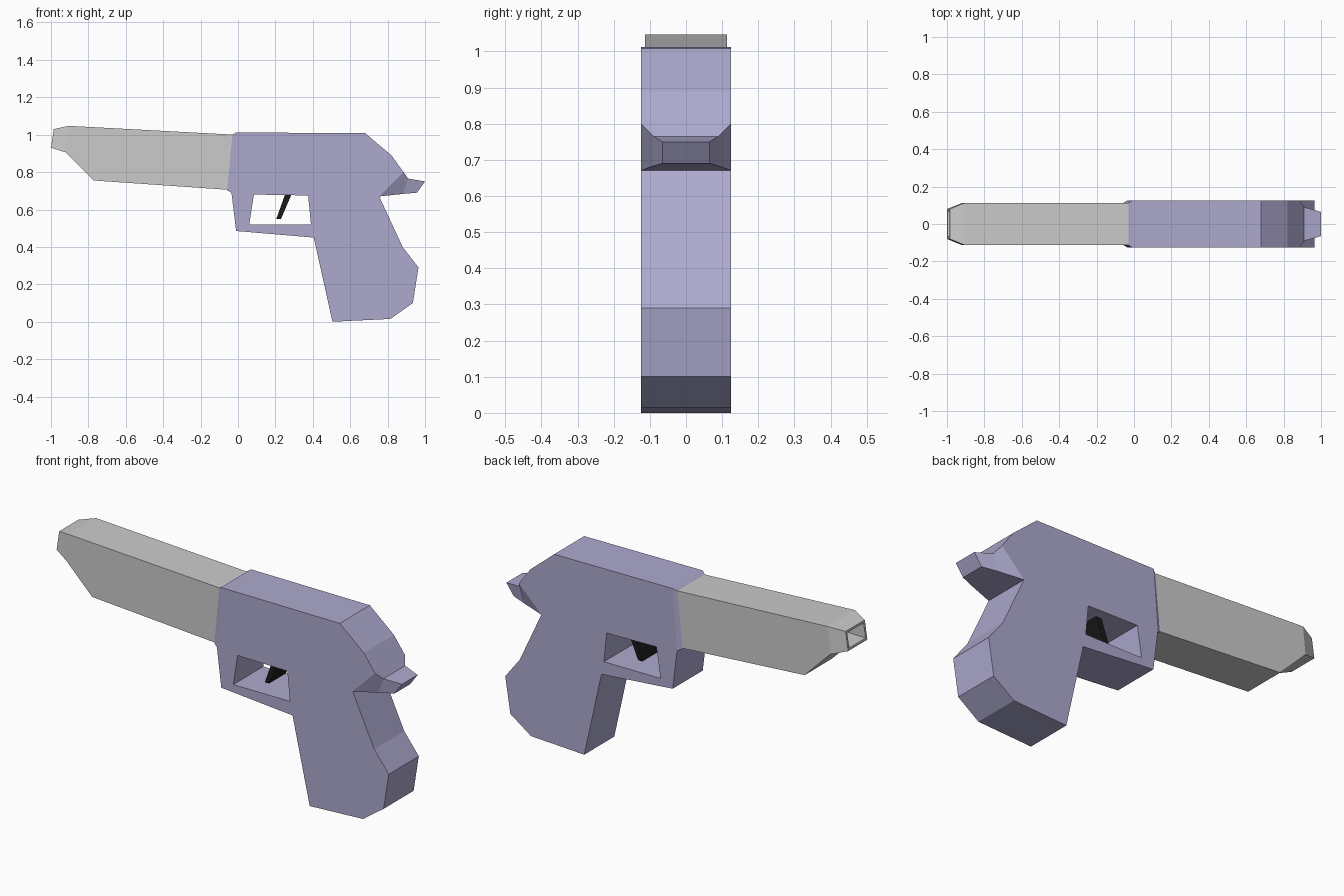
import bpy, bmesh
from math import pi

if "Cube" in bpy.data.objects:
    bpy.data.objects.remove(bpy.data.objects["Cube"])


def paint(obj, name, color):
    mat = bpy.data.materials.new(name)
    mat.diffuse_color = (*color, 1)
    mat.use_nodes = True
    mat.node_tree.nodes["Principled BSDF"].inputs["Base Color"].default_value = mat.diffuse_color
    obj.data.materials.append(mat)


def loft(name, rings):
    """Rectangular sections (x_top, z_top, x_bottom, z_bottom, half_width) joined in order."""
    bm = bmesh.new()
    loops = [[bm.verts.new(p) for p in ((xt, -w, zt), (xt, w, zt), (xb, w, zb), (xb, -w, zb))]
             for xt, zt, xb, zb, w in rings]
    for a, b in zip(loops, loops[1:]):
        for i in range(4):
            j = (i + 1) % 4
            bm.faces.new((a[i], a[j], b[j], b[i]))
    bm.faces.new(loops[0])
    bm.faces.new(loops[-1])
    bmesh.ops.recalc_face_normals(bm, faces=bm.faces)
    mesh = bpy.data.meshes.new(name)
    bm.to_mesh(mesh)
    bm.free()
    obj = bpy.data.objects.new(name, mesh)
    bpy.context.collection.objects.link(obj)
    return obj


def plate(name, outlines, half):
    """Filled side profile (later outlines are holes) extruded both ways along y."""
    curve = bpy.data.curves.new(name, 'CURVE')
    curve.dimensions = '2D'
    curve.fill_mode = 'BOTH'
    curve.extrude = half
    for pts in outlines:
        s = curve.splines.new('POLY')
        s.points.add(len(pts) - 1)
        for p, (x, z) in zip(s.points, pts):
            p.co = (x, z, 0, 1)
        s.use_cyclic_u = True
    obj = bpy.data.objects.new(name, curve)
    obj.rotation_euler.x = pi / 2
    bpy.context.collection.objects.link(obj)
    bpy.ops.object.select_all(action='DESELECT')
    obj.select_set(True)
    bpy.context.view_layer.objects.active = obj
    bpy.ops.object.convert(target='MESH')
    obj = bpy.context.object
    bm = bmesh.new()
    bm.from_mesh(obj.data)
    bmesh.ops.remove_doubles(bm, verts=bm.verts, dist=0.0005)
    bmesh.ops.recalc_face_normals(bm, faces=bm.faces)
    for f in bm.faces:
        f.smooth = False
    bm.to_mesh(obj.data)
    bm.free()
    return obj


# Frame, grip and trigger guard in one profile
outline = [(-0.01, 1.012), (0.68, 1.008), (0.82, 0.89), (0.885, 0.80), (0.755, 0.67),
           (0.88, 0.40), (0.965, 0.29), (0.935, 0.10), (0.815, 0.015), (0.505, 0.0),
           (0.405, 0.45), (-0.01, 0.485), (-0.035, 0.69)]
guard_hole = [(0.085, 0.68), (0.375, 0.675), (0.39, 0.52), (0.06, 0.52)]
body = plate("body", [outline, guard_hole], 0.125)

# Chamfered front of the frame, and the tapered spur at the back
collar = loft("front_collar", [(-0.03, 1.0, -0.058, 0.703, 0.113),
                               (-0.01, 1.012, -0.035, 0.69, 0.125)])
spur = loft("rear_spur", [(0.885, 0.80, 0.755, 0.67, 0.125),
                          (0.91, 0.765, 0.88, 0.683, 0.09),
                          (1.0, 0.75, 0.957, 0.69, 0.065)])
for part in (body, collar, spur):
    paint(part, "purple_grey", (0.42, 0.40, 0.62))

# Barrel, from the hollow muzzle back to the frame
loft("barrel", [(-0.88, 1.015, -0.89, 0.945, 0.068),
                (-0.986, 1.018, -0.998, 0.942, 0.068),
                (-0.985, 1.03, -1.0, 0.93, 0.08),
                (-0.905, 1.047, -0.92, 0.905, 0.113),
                (-0.77, 1.04, -0.77, 0.755, 0.113),
                (-0.02, 1.0, -0.045, 0.705, 0.113)])

# Trigger
trigger = loft("trigger", [(0.255, 0.69, 0.205, 0.55, 0.07),
                           (0.29, 0.69, 0.23, 0.55, 0.07)])
paint(trigger, "black", (0.01, 0.01, 0.01))
